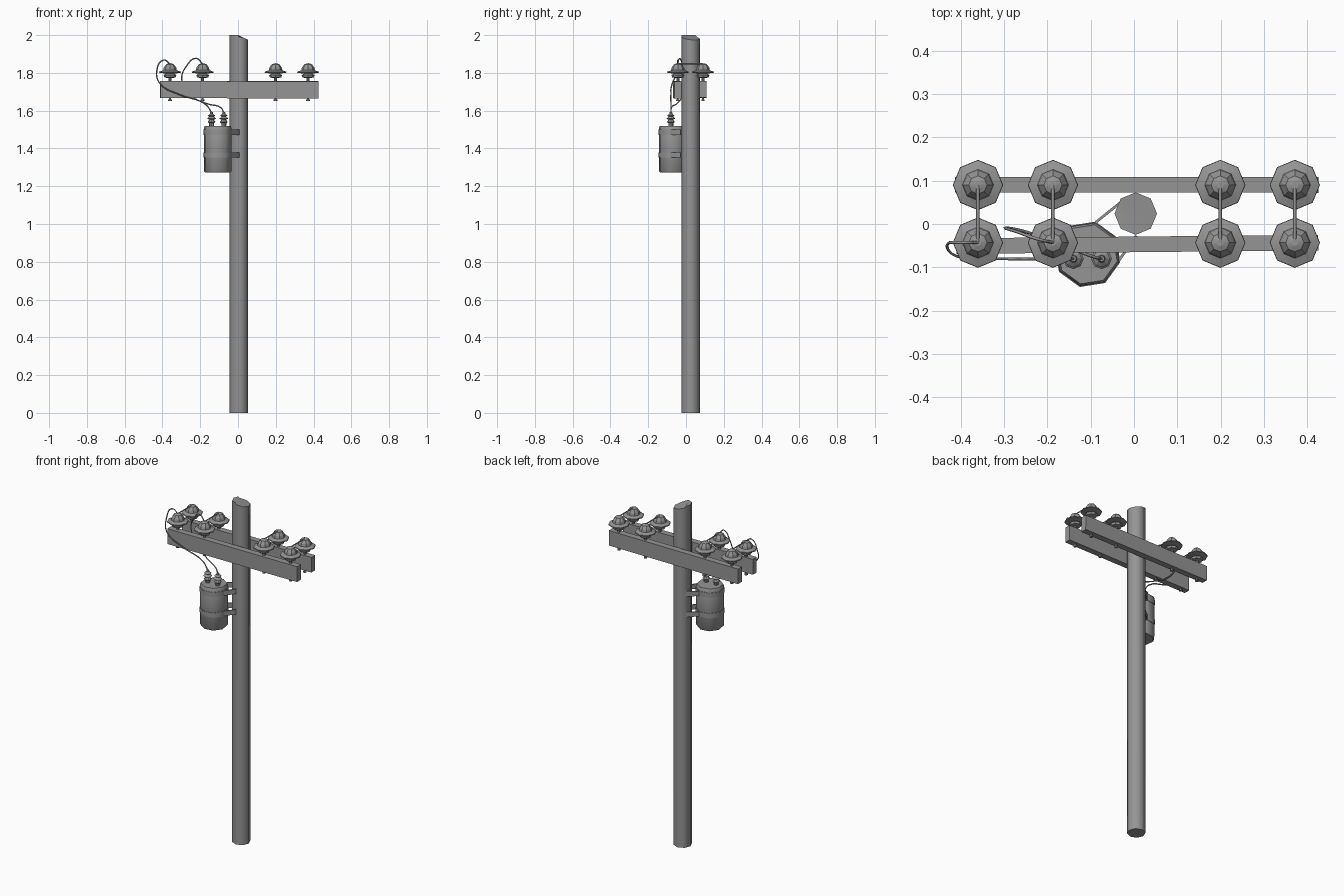
import bpy, bmesh, math
from mathutils import Vector, Matrix

if "Cube" in bpy.data.objects:
    bpy.data.objects.remove(bpy.data.objects["Cube"])

grey = bpy.data.materials.new("weathered grey")
grey.use_nodes = True
GREY = (0.3, 0.3, 0.3, 1)
grey.diffuse_color = GREY
grey.node_tree.nodes["Principled BSDF"].inputs["Base Color"].default_value = GREY


def finish(name, bm, smooth=None):
    bmesh.ops.recalc_face_normals(bm, faces=bm.faces)
    mesh = bpy.data.meshes.new(name)
    bm.to_mesh(mesh)
    bm.free()
    mesh.materials.append(grey)
    ob = bpy.data.objects.new(name, mesh)
    bpy.context.collection.objects.link(ob)
    if smooth:
        bpy.ops.object.select_all(action="DESELECT")
        ob.select_set(True)
        bpy.context.view_layer.objects.active = ob
        bpy.ops.object.shade_smooth_by_angle(angle=math.radians(smooth))
    return ob


def lathe(bm, profile, x, y, sides=8, turn=0):
    """Stack rings of (radius, height) around a vertical axis."""
    rings = []
    for r, z in profile:
        angles = [math.radians(turn) + math.tau * i / sides for i in range(sides)]
        rings.append([bm.verts.new((x + r * math.cos(a), y + r * math.sin(a), z)) for a in angles])
    for low, high in zip(rings, rings[1:]):
        for i in range(sides):
            j = (i + 1) % sides
            bm.faces.new((low[i], low[j], high[j], high[i]))
    bm.faces.new(rings[0][::-1])
    bm.faces.new(rings[-1])


def beam(name, start, end, thick, height):
    """Box running level from start to end."""
    a, b = Vector(start), Vector(end)
    d = b - a
    bm = bmesh.new()
    bmesh.ops.create_cube(bm, size=1, matrix=Matrix.Translation((a + b) / 2)
                          @ d.to_track_quat("X", "Z").to_matrix().to_4x4()
                          @ Matrix.Diagonal((d.length, thick, height, 1)))
    return finish(name, bm)


def wire(name, points, radius=0.0035):
    curve = bpy.data.curves.new(name, "CURVE")
    curve.dimensions = "3D"
    curve.bevel_depth = radius
    curve.bevel_resolution = 0
    curve.resolution_u = 5
    curve.use_fill_caps = True
    spline = curve.splines.new("BEZIER")
    spline.bezier_points.add(len(points) - 1)
    for p, co in zip(spline.bezier_points, points):
        p.co = co
        p.handle_left_type = p.handle_right_type = "AUTO"
    curve.materials.append(grey)
    ob = bpy.data.objects.new(name, curve)
    bpy.context.collection.objects.link(ob)


# Pole with a split, slanting top
PX, PY, PR = 0.004, 0.024, 0.049
bm = bmesh.new()
lathe(bm, [(PR, 0), (PR, 2)], PX, PY)
split_point, split_dir = Vector((-0.018, 0.015, 2)), Vector((0.9, 0.43, 0)).normalized()
bmesh.ops.bisect_plane(bm, geom=bm.verts[:] + bm.edges[:] + bm.faces[:],
                       plane_co=split_point, plane_no=split_dir)
for v in bm.verts:
    side = (v.co - split_point).dot(split_dir)
    if v.co.z > 1 and side > 0.001:
        v.co.z -= 0.008 + side * 0.25
finish("pole", bm, 50)

# Crossarms, slightly askew
beam("front_crossarm", (-0.41, -0.051, 1.712), (0.425, -0.043, 1.709), 0.036, 0.09)
beam("back_crossarm", (-0.413, 0.091, 1.711), (0.425, 0.09, 1.713), 0.036, 0.088)

# Insulators with pins and bolts beneath, joined in pairs by links
SHED = [(0.008, 1.74), (0.008, 1.772), (0.03, 1.776), (0.034, 1.788), (0.022, 1.796),
        (0.058, 1.801), (0.057, 1.806), (0.036, 1.814), (0.033, 1.828), (0.021, 1.845),
        (0.008, 1.85)]
BOLT = [(0.01, 1.65), (0.01, 1.658), (0.005, 1.659), (0.005, 1.69)]
FRONT, BACK = -0.043, 0.09
for n, x in enumerate((-0.36, -0.187, 0.199, 0.371), 1):
    for label, y in (("front", FRONT), ("back", BACK)):
        bm = bmesh.new()
        lathe(bm, SHED, x, y)
        finish(f"{label}_insulator_{n}", bm, 20)
        bm = bmesh.new()
        lathe(bm, BOLT, x, y, 6)
        finish(f"{label}_bolt_{n}", bm)
    wire(f"insulator_link_{n}", [(x, FRONT, 1.848), (x, BACK, 1.848)], 0.004)

# Transformer tank with a rim, bands and bushings
TX, TY, TURN = -0.107, -0.07, -13.5
bm = bmesh.new()
lathe(bm, [(0.068, 1.272), (0.075, 1.28), (0.075, 1.508), (0.07, 1.52)], TX, TY, 8, TURN)
finish("transformer_tank", bm, 50)
for label, z in (("lower", 1.365), ("upper", 1.485)):
    bm = bmesh.new()
    lathe(bm, [(0.0775, z - 0.014), (0.0775, z + 0.014)], TX, TY, 8, TURN)
    finish(f"{label}_tank_band", bm, 50)
    beam(f"{label}_front_bracket", (-0.037, -0.087, z), (0.006, -0.027, z), 0.006, 0.028)
    beam(f"{label}_back_bracket", (-0.088, 0.004, z), (-0.027, 0.053, z), 0.006, 0.028)

BUSHING = [(0.012, 1.515), (0.014, 1.534), (0.021, 1.54), (0.012, 1.552), (0.024, 1.558),
           (0.012, 1.568), (0.02, 1.574), (0.009, 1.582), (0.007, 1.592)]
for label, x in (("right", -0.14), ("left", -0.075)):
    bm = bmesh.new()
    lathe(bm, BUSHING, x, -0.08)
    finish(f"{label}_bushing", bm, 20)

# Drop wires from the insulators to the bushings
wire("outer_drop_wire", [(-0.36, FRONT, 1.848), (-0.395, -0.043, 1.868), (-0.43, -0.046, 1.81),
                         (-0.41, -0.074, 1.74), (-0.31, -0.08, 1.685), (-0.17, -0.08, 1.632),
                         (-0.14, -0.08, 1.59)])
wire("inner_drop_wire", [(-0.187, FRONT, 1.848), (-0.222, -0.035, 1.877), (-0.27, -0.018, 1.84),
                         (-0.298, -0.009, 1.765), (-0.25, -0.018, 1.68), (-0.16, -0.05, 1.636),
                         (-0.09, -0.077, 1.615), (-0.075, -0.08, 1.59)])
